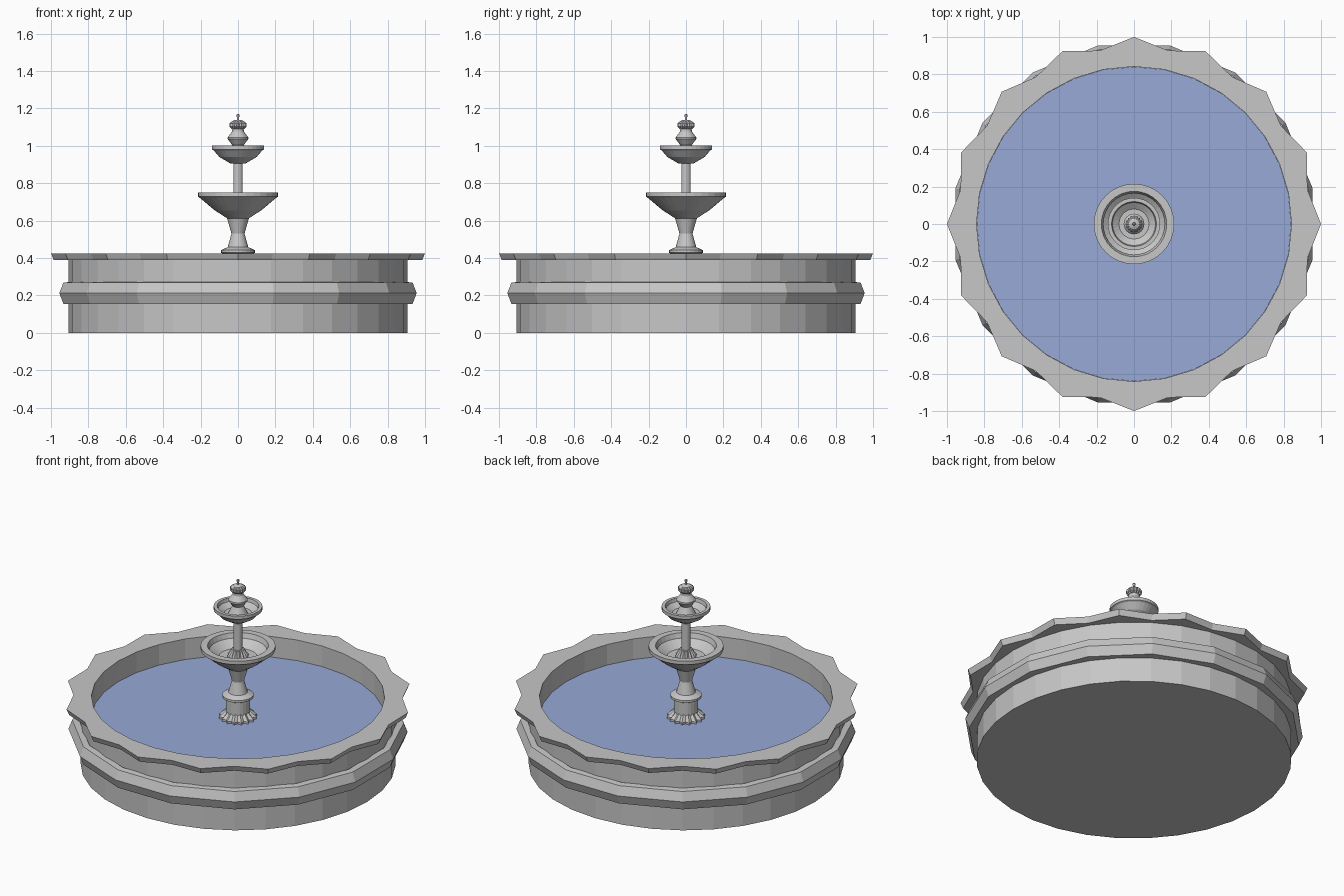
import bpy, bmesh, math

if "Cube" in bpy.data.objects:
    bpy.data.objects.remove(bpy.data.objects["Cube"])


def material(name, rgb):
    m = bpy.data.materials.new(name)
    m.diffuse_color = (*rgb, 1)
    m.use_nodes = True
    m.node_tree.nodes["Principled BSDF"].inputs["Base Color"].default_value = m.diffuse_color
    return m


STONE = material("grey stone", (0.57, 0.57, 0.57))
WATER = material("blue water", (0.31, 0.40, 0.67))


def lathe(name, profile, sides, mat=STONE, turn=0.0, closed=False):
    """Spin (radius, z[, odd radius]) points; odd radius makes flutes or scallops."""
    bm = bmesh.new()
    rings = []
    for p in profile:
        r, z = p[0], p[1]
        odd = p[2] if len(p) > 2 else r
        ring = []
        for i in range(sides):
            a = 2 * math.pi * i / sides + turn
            rr = odd if i % 2 else r
            ring.append(bm.verts.new((rr * math.cos(a), rr * math.sin(a), z)))
        rings.append(ring)
    pairs = list(zip(rings, rings[1:]))
    if closed:
        pairs.append((rings[-1], rings[0]))
    for lo, hi in pairs:
        for i in range(sides):
            j = (i + 1) % sides
            bm.faces.new((lo[i], lo[j], hi[j], hi[i]))
    if not closed:
        # Flat caps on open ends
        bm.faces.new(rings[0][::-1])
        bm.faces.new(rings[-1])
    bmesh.ops.recalc_face_normals(bm, faces=bm.faces)
    me = bpy.data.meshes.new(name)
    bm.to_mesh(me)
    bm.free()
    me.materials.append(mat)
    ob = bpy.data.objects.new(name, me)
    bpy.context.collection.objects.link(ob)
    return ob


# Pool: wall with floor, scalloped coping, belt around the wall, water
lathe("basin_wall", [(0.905, 0), (0.905, 0.395), (0.842, 0.395), (0.842, 0.27)], 32)
lathe("scalloped_rim", [(0.842, 0.39), (0.985, 0.39, 0.93), (1.0, 0.425, 0.945),
                        (0.842, 0.425)], 32, closed=True)
lathe("wall_belt", [(0.90, 0.155), (0.952, 0.155), (0.974, 0.212), (0.952, 0.268),
                    (0.915, 0.272)], 16, turn=math.pi / 16, closed=True)
lathe("water", [(0.841, 0.285), (0.841, 0.295)], 32, WATER)


def fluted_foot(name, z, r, h):
    lathe(name, [(r, z, r * 0.82), (r, z + h * 0.25, r * 0.82),
                 (r * 0.62, z + h, r * 0.55)], 32)


# Pedestal
fluted_foot("pedestal_foot", 0.295, 0.11, 0.05)
lathe("pedestal_drum", [(0.07, 0.295), (0.07, 0.425)], 24)
lathe("pedestal", [(0.075, 0.42), (0.09, 0.428), (0.09, 0.442), (0.055, 0.458),
                   (0.035, 0.53), (0.058, 0.61), (0.058, 0.63)], 24)

# Lower bowl and its column
lathe("lower_bowl", [(0.055, 0.61), (0.125, 0.655), (0.205, 0.722), (0.215, 0.728),
                     (0.215, 0.75), (0.175, 0.75), (0.165, 0.72), (0.11, 0.68)], 32)
fluted_foot("column_foot", 0.68, 0.06, 0.05)
lathe("column", [(0.025, 0.68), (0.025, 0.92)], 24)

# Upper bowl
lathe("upper_bowl", [(0.04, 0.905), (0.10, 0.94), (0.13, 0.975), (0.14, 0.98),
                     (0.14, 1.0), (0.12, 1.0), (0.115, 0.98), (0.08, 0.955)], 32)

# Finial: turned vase, fluted cap, spout
lathe("finial_vase", [(0.055, 0.955), (0.032, 1.005), (0.055, 1.035), (0.055, 1.045),
                      (0.032, 1.075), (0.03, 1.095)], 24)
lathe("finial_cap", [(0.034, 1.09, 0.03), (0.046, 1.102, 0.04), (0.046, 1.12, 0.04),
                     (0.03, 1.132, 0.026), (0.012, 1.138)], 32)
lathe("spout", [(0.005, 1.13), (0.005, 1.152), (0.008, 1.157), (0.008, 1.165),
                (0.004, 1.17)], 12)
